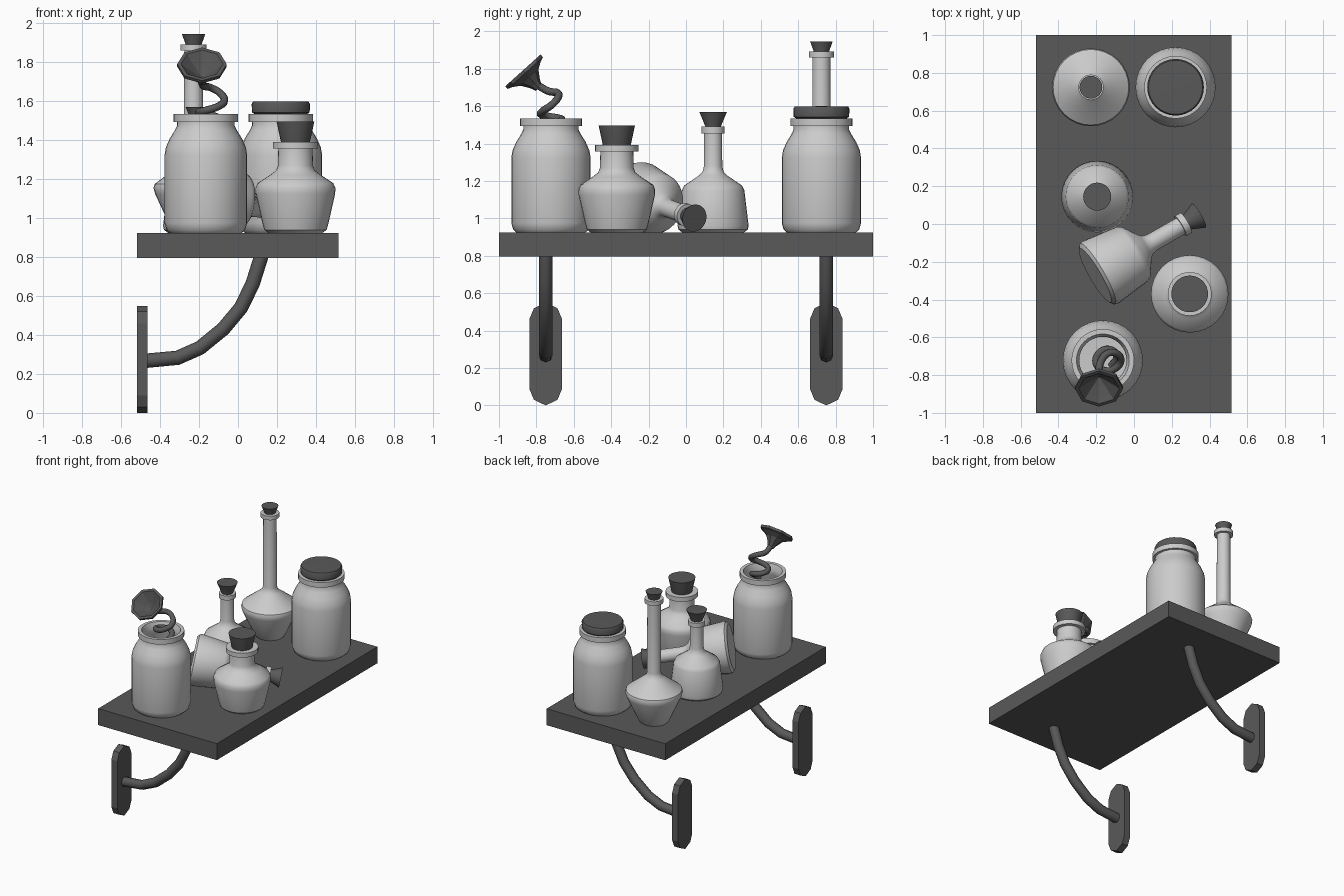
import bpy, bmesh
from math import pi, radians
from mathutils import Matrix, Vector

if "Cube" in bpy.data.objects:
    bpy.data.objects.remove(bpy.data.objects["Cube"])

DARK = bpy.data.materials.new("dark")
DARK.diffuse_color = (0.1, 0.1, 0.1, 1)
DARK.use_nodes = True
DARK.node_tree.nodes["Principled BSDF"].inputs["Base Color"].default_value = DARK.diffuse_color
TOP = 0.925  # shelf top height


def finish(obj, dark, smooth=35):
    if dark:
        obj.data.materials.append(DARK)
    bpy.ops.object.select_all(action='DESELECT')
    obj.select_set(True)
    bpy.context.view_layer.objects.active = obj
    if obj.type == 'CURVE':
        bpy.ops.object.convert(target='MESH')
    if smooth:
        bpy.ops.object.shade_smooth_by_angle(angle=radians(smooth))
    return obj


def from_bmesh(name, bm, dark, smooth, matrix=None):
    bmesh.ops.recalc_face_normals(bm, faces=bm.faces)
    mesh = bpy.data.meshes.new(name)
    bm.to_mesh(mesh)
    bm.free()
    obj = bpy.data.objects.new(name, mesh)
    bpy.context.collection.objects.link(obj)
    if matrix:
        obj.matrix_world = matrix
    return finish(obj, dark, smooth)


def lathe(name, profile, matrix, dark=False, sides=32, smooth=35):
    bm = bmesh.new()
    vs = [bm.verts.new((r, 0, z)) for r, z in profile]
    es = [bm.edges.new(p) for p in zip(vs, vs[1:])]
    bmesh.ops.spin(bm, geom=vs + es, cent=(0, 0, 0), axis=(0, 0, 1),
                   angle=2 * pi, steps=sides)
    bmesh.ops.remove_doubles(bm, verts=bm.verts, dist=1e-4)
    return from_bmesh(name, bm, dark, smooth, matrix)


def tube(name, points, radius, spline, res=2, smooth=50):
    cu = bpy.data.curves.new(name, 'CURVE')
    cu.dimensions = '3D'
    cu.bevel_depth, cu.bevel_resolution = radius, res
    cu.use_fill_caps = True
    cu.resolution_u = 5
    sp = cu.splines.new(spline)
    if spline == 'BEZIER':
        sp.bezier_points.add(len(points) - 1)
        for bp, p in zip(sp.bezier_points, points):
            bp.co = p
            bp.handle_left_type = bp.handle_right_type = 'AUTO'
    else:
        sp.points.add(len(points) - 1)
        for pt, p in zip(sp.points, points):
            pt.co = (*p, 1)
    obj = bpy.data.objects.new(name, cu)
    bpy.context.collection.objects.link(obj)
    return finish(obj, True, smooth)


def at(x, y):
    return Matrix.Translation((x, y, TOP))


# Shelf board
bm = bmesh.new()
bmesh.ops.create_cube(bm, size=1, matrix=Matrix.Translation((-0.002, 0, 0.86))
                      @ Matrix.Diagonal((1.035, 2, 0.13, 1)))
from_bmesh("shelf_board", bm, True, 0)

# Wall plates and curved bracket arms
half = [(0.088, 0.09), (0.063, 0.03), (0, 0), (-0.063, 0.03), (-0.088, 0.09)]
outline = half + [(-y, 0.55 - z) for y, z in half]
for side, y0 in (("front", -0.75), ("back", 0.75)):
    bm = bmesh.new()
    face = bm.faces.new([bm.verts.new((-0.518, y0 + y, z)) for y, z in outline])
    ext = bmesh.ops.extrude_face_region(bm, geom=[face], use_keep_orig=True)
    bmesh.ops.translate(bm, vec=(0.052, 0, 0),
                        verts=[v for v in ext["geom"] if isinstance(v, bmesh.types.BMVert)])
    from_bmesh(side + "_wall_plate", bm, True, 0)
    arm = [(-0.48, 0.267), (-0.31, 0.283), (-0.195, 0.334), (-0.075, 0.432),
           (0.015, 0.54), (0.075, 0.663), (0.115, 0.79), (0.12, 0.81)]
    tube(side + "_bracket_arm", [(x, y0, z) for x, z in arm], 0.037, 'POLY')

# Two wide jars: one lidded, one open
jar = [(0, 0), (0.185, 0), (0.202, 0.015), (0.212, 0.05), (0.212, 0.40),
       (0.205, 0.44), (0.185, 0.485), (0.16, 0.525), (0.148, 0.55), (0.148, 0.57),
       (0.166, 0.57), (0.166, 0.61), (0.14, 0.61), (0.125, 0.57), (0.125, 0.53),
       (0.19, 0.42), (0.19, 0.04), (0, 0.03)]
lathe("open_jar", jar, at(-0.165, -0.722))
lathe("lidded_jar", jar, at(0.22, 0.724))
lathe("jar_lid", [(0, 0.56), (0.12, 0.56), (0.135, 0.61), (0.148, 0.618), (0.15, 0.66),
                  (0.143, 0.673), (0, 0.675)], at(0.22, 0.724), True)


# Corked bottles: a body, a neck with a rim ring, and a tapered cork
def bottle(name, body, neck, ring, z0, z1, cork_r, cork_h, matrix):
    prof = [(0, 0)] + body + [(neck, z0), (ring, z0), (ring, z1), (neck * 0.8, z1),
                              (neck * 0.8, z0 - 0.03), (0, z0 - 0.03)]
    lathe(name, prof, matrix)
    lathe(name + "_cork", [(0, z0), (neck * 0.72, z0), (neck * 0.85, z1),
                           (cork_r, z1 + cork_h), (0, z1 + cork_h)], matrix, True)


bottle("tall_bottle", [(0.10, 0), (0.112, 0.015), (0.198, 0.20), (0.206, 0.23), (0.2, 0.25),
                       (0.075, 0.345), (0.055, 0.365), (0.05, 0.39)],
       0.048, 0.067, 0.935, 0.967, 0.06, 0.053, at(-0.228, 0.724))
bottle("round_bottle", [(0.14, 0), (0.16, 0.015), (0.17, 0.05), (0.204, 0.20), (0.205, 0.23),
                        (0.194, 0.255), (0.13, 0.297), (0.1, 0.32), (0.09, 0.345)],
       0.088, 0.116, 0.432, 0.467, 0.097, 0.105, at(0.295, -0.37))
flask = [(0.165, 0), (0.185, 0.015), (0.19, 0.035), (0.167, 0.225), (0.155, 0.25),
         (0.075, 0.305), (0.056, 0.325), (0.049, 0.355)]
lying = (Matrix.Translation((-0.206, -0.272, 1.12)) @ Matrix.Rotation(radians(30), 4, 'Z')
         @ Matrix.Rotation(radians(100.6), 4, 'Y'))
for name, m in (("standing_flask", at(-0.195, 0.145)), ("lying_flask", lying)):
    bottle(name, flask, 0.048, 0.061, 0.53, 0.565, 0.074, 0.08, m)

# Coiled pipe and eight-sided horn rising from the open jar
coil = [(-0.185, -0.79, 1.71), (-0.178, -0.735, 1.68), (-0.14, -0.685, 1.67),
        (-0.095, -0.685, 1.645), (-0.07, -0.72, 1.605), (-0.10, -0.765, 1.575),
        (-0.16, -0.775, 1.555), (-0.20, -0.735, 1.545), (-0.18, -0.68, 1.535),
        (-0.125, -0.665, 1.525), (-0.09, -0.70, 1.50), (-0.12, -0.75, 1.46)]
tube("coiled_pipe", coil, 0.02, 'BEZIER')
lathe("pipe_horn", [(0, 0), (0.022, 0), (0.035, 0.03), (0.065, 0.075), (0.105, 0.1),
                    (0.127, 0.108), (0.127, 0.127), (0.108, 0.127), (0.085, 0.105),
                    (0.04, 0.065), (0, 0.035)],
      Matrix.Translation((-0.185, -0.787, 1.697)) @ Matrix.Rotation(radians(42), 4, 'X'),
      True, 8, 0)
